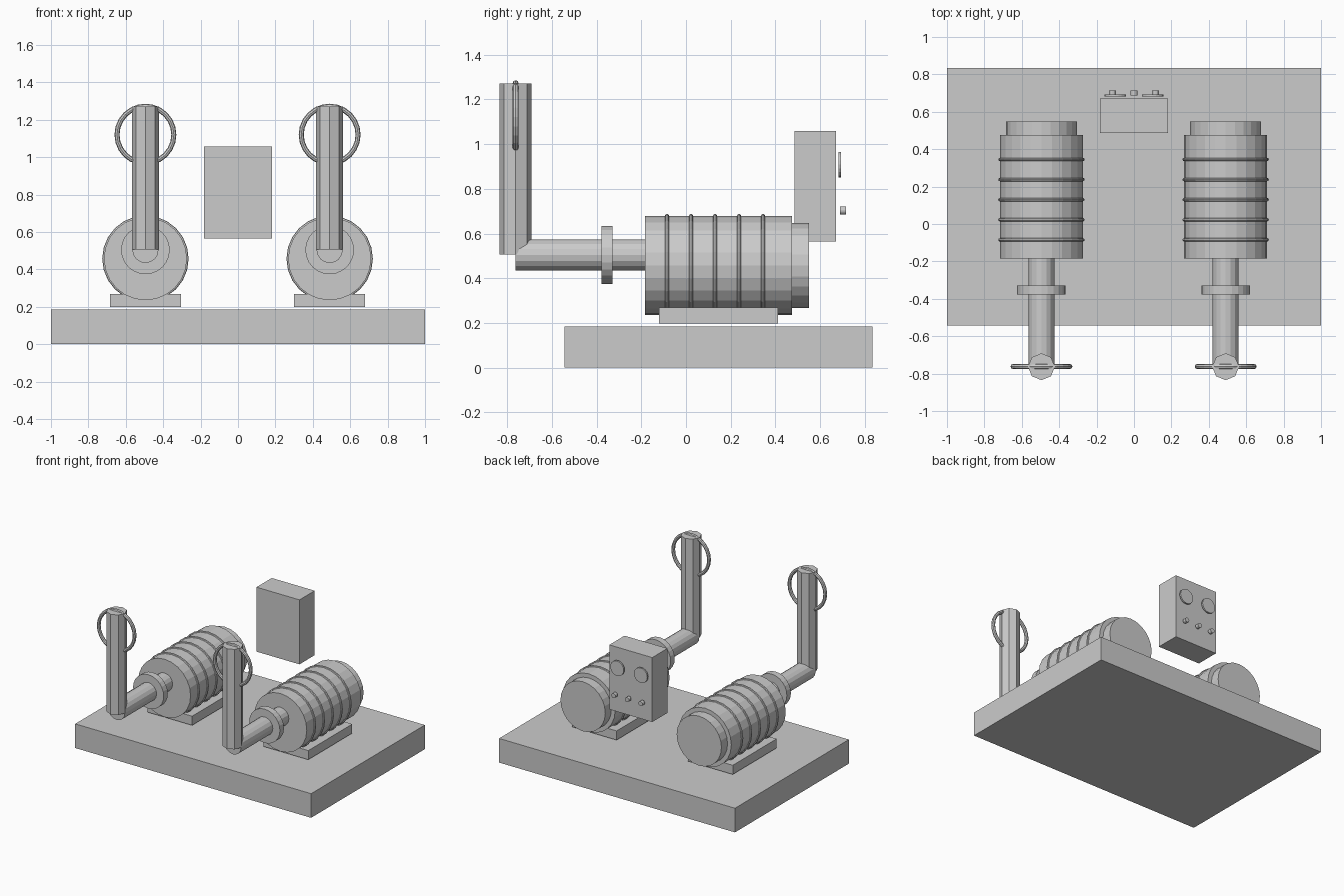
import bpy
from math import pi

if "Cube" in bpy.data.objects:
    bpy.data.objects.remove(bpy.data.objects["Cube"])


def box(name, x0, x1, y0, y1, z0, z1):
    bpy.ops.mesh.primitive_cube_add(
        size=1, location=((x0 + x1) / 2, (y0 + y1) / 2, (z0 + z1) / 2))
    ob = bpy.context.object
    ob.name = name
    ob.scale = (x1 - x0, y1 - y0, z1 - z0)
    bpy.ops.object.transform_apply(location=False, rotation=False, scale=True)
    return ob


def cyl_y(name, x, z, r, y0, y1, sides):
    bpy.ops.mesh.primitive_cylinder_add(
        vertices=sides, radius=r, depth=y1 - y0,
        location=(x, (y0 + y1) / 2, z), rotation=(pi / 2, 0, 0))
    bpy.context.object.name = name


def ring(name, x, y, z, major, minor, seg=24, mseg=8):
    bpy.ops.mesh.primitive_torus_add(
        major_radius=major, minor_radius=minor, major_segments=seg,
        minor_segments=mseg, location=(x, y, z), rotation=(pi / 2, 0, 0))
    bpy.context.object.name = name


# Base slab
box("base_slab", -1, 1, -0.543, 0.835, 0, 0.185)

# Two identical motor and exhaust units
for side, x in (("left", -0.495), ("right", 0.49)):
    box(f"{side}_motor_foot", x - 0.19, x + 0.19, -0.12, 0.412, 0.198, 0.268)
    cyl_y(f"{side}_motor_body", x, 0.457, 0.222, -0.184, 0.475, 24)
    cyl_y(f"{side}_motor_cap", x, 0.457, 0.19, 0.46, 0.549, 24)
    # Cooling ribs
    for i in range(5):
        ring(f"{side}_cooling_rib_{i + 1}", x, -0.085 + 0.1075 * i, 0.457, 0.222, 0.009)
    # Pipe, flange and upright
    cyl_y(f"{side}_pipe", x, 0.504, 0.07, -0.762, -0.17, 16)
    cyl_y(f"{side}_pipe_flange", x, 0.504, 0.13, -0.378, -0.329, 24)
    bpy.ops.mesh.primitive_cylinder_add(
        vertices=8, radius=0.072, depth=0.766, location=(x, -0.763, 0.888))
    bpy.context.object.name = f"{side}_upright_pipe"
    # Hand wheel
    ring(f"{side}_hand_wheel", x, -0.762, 1.12, 0.152, 0.0135)

# Control box with gauges and knobs on the back
box("control_box", -0.183, 0.181, 0.486, 0.67, 0.564, 1.058)
for i, x in enumerate((-0.1, 0.1)):
    cyl_y(f"gauge_{i + 1}", x, 0.908, 0.057, 0.681, 0.693, 20)
for i, x in enumerate((-0.115, 0, 0.115)):
    cyl_y(f"knob_{i + 1}", x, 0.703, 0.018, 0.688, 0.715, 12)
